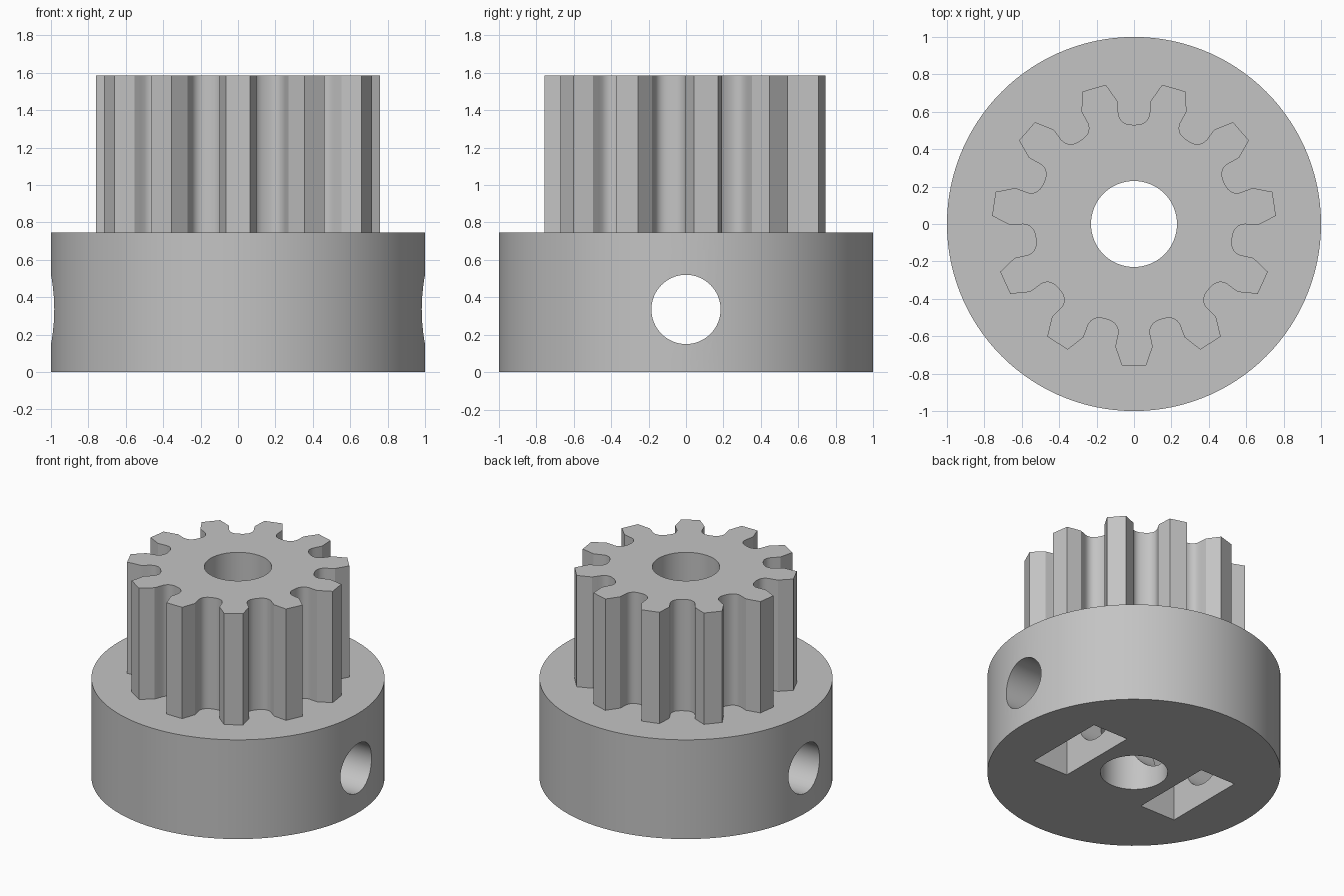
import bpy, bmesh, math
from mathutils import Matrix

if "Cube" in bpy.data.objects:
    bpy.data.objects.remove(bpy.data.objects["Cube"], do_unlink=True)

TEETH = 11
BASE_TOP, TOP = 0.747, 1.585
HOLE_Z = 0.335

grey = bpy.data.materials.new("plain grey")
grey.use_nodes = True
colour = (0.55, 0.55, 0.55, 1)
grey.diffuse_color = colour
grey.node_tree.nodes["Principled BSDF"].inputs["Base Color"].default_value = colour


def prism(name, outline, z0, z1, matrix=Matrix()):
    """Closed solid: an xy outline extruded from z0 to z1, then transformed."""
    bm = bmesh.new()
    face = bm.faces.new([bm.verts.new((x, y, z0)) for x, y in outline])
    top = bmesh.ops.extrude_face_region(bm, geom=[face])["geom"]
    bmesh.ops.translate(bm, vec=(0, 0, z1 - z0),
                        verts=[g for g in top if isinstance(g, bmesh.types.BMVert)])
    bmesh.ops.recalc_face_normals(bm, faces=bm.faces)
    bm.transform(matrix)
    mesh = bpy.data.meshes.new(name)
    bm.to_mesh(mesh)
    bm.free()
    mesh.materials.append(grey)
    obj = bpy.data.objects.new(name, mesh)
    bpy.context.collection.objects.link(obj)
    return obj


def circle(radius, sides, start=0.0):
    return [(radius * math.cos(start + 2 * math.pi * i / sides),
             radius * math.sin(start + 2 * math.pi * i / sides)) for i in range(sides)]


def cut(obj, cutters):
    """Subtract the cutters, bake the result and remove the cutters."""
    for c in cutters:
        c.hide_render = True
        mod = obj.modifiers.new("cut", 'BOOLEAN')
        mod.operation, mod.solver, mod.object = 'DIFFERENCE', 'EXACT', c
    bpy.context.view_layer.update()
    graph = bpy.context.evaluated_depsgraph_get()
    mesh = bpy.data.meshes.new_from_object(obj.evaluated_get(graph))
    obj.modifiers.clear()
    obj.data = mesh
    for c in cutters:
        bpy.data.objects.remove(c, do_unlink=True)
    mesh.materials.clear()
    mesh.materials.append(grey)
    mesh.name = obj.name


def gear_outline():
    """One tooth gap (centred on +y) repeated round the axis."""
    gap = [(0.151, 0.7445), (0.0886, 0.657)]          # tip corner, shoulder
    for i in range(9):                                # rounded root
        a = math.radians(90 * i / 8)
        gap.append((0.085 * math.cos(a) ** 0.8, 0.61 - 0.08 * math.sin(a) ** 0.8))
    gap[-1] = (0.0, 0.53)
    gap += [(-x, y) for x, y in reversed(gap[:-1])]
    points = []
    for k in range(TEETH):
        a = 2 * math.pi * k / TEETH
        points += [(x * math.cos(a) - y * math.sin(a),
                    x * math.sin(a) + y * math.cos(a)) for x, y in gap]
    return points


def bore():
    return prism("bore_cutter", circle(0.23, 64), -0.2, TOP + 0.2)


# Toothed upper part
gear = prism("toothed_gear", gear_outline(), BASE_TOP, TOP)
cut(gear, [bore()])

# Round collar with bore, cross hole and two nut pockets open at the bottom
collar = prism("base_collar", circle(1.0, 120), 0, BASE_TOP)
along_x = Matrix.Translation((0, 0, HOLE_Z)) @ Matrix.Rotation(math.pi / 2, 4, 'Y')
cutters = [bore(), prism("screw_hole_cutter", circle(0.185, 64), -1.2, 1.2, along_x)]
half = 0.32                       # half width of the pocket across the flats
point = half / math.cos(math.pi / 6)
# local -x of the profile points up; the open end runs below the collar
pocket = [(-point, 0), (-point / 2, half), (0.6, half), (0.6, -half), (-point / 2, -half)]
for z0, z1 in ((0.33, 0.625), (-0.625, -0.33)):
    cutters.append(prism("nut_pocket_cutter", pocket, z0, z1, along_x))
cut(collar, cutters)

# Smooth curved walls, keep hard edges
bpy.ops.object.select_all(action='DESELECT')
for obj in (gear, collar):
    obj.select_set(True)
bpy.context.view_layer.objects.active = gear
bpy.ops.object.shade_smooth_by_angle(angle=math.radians(28))
